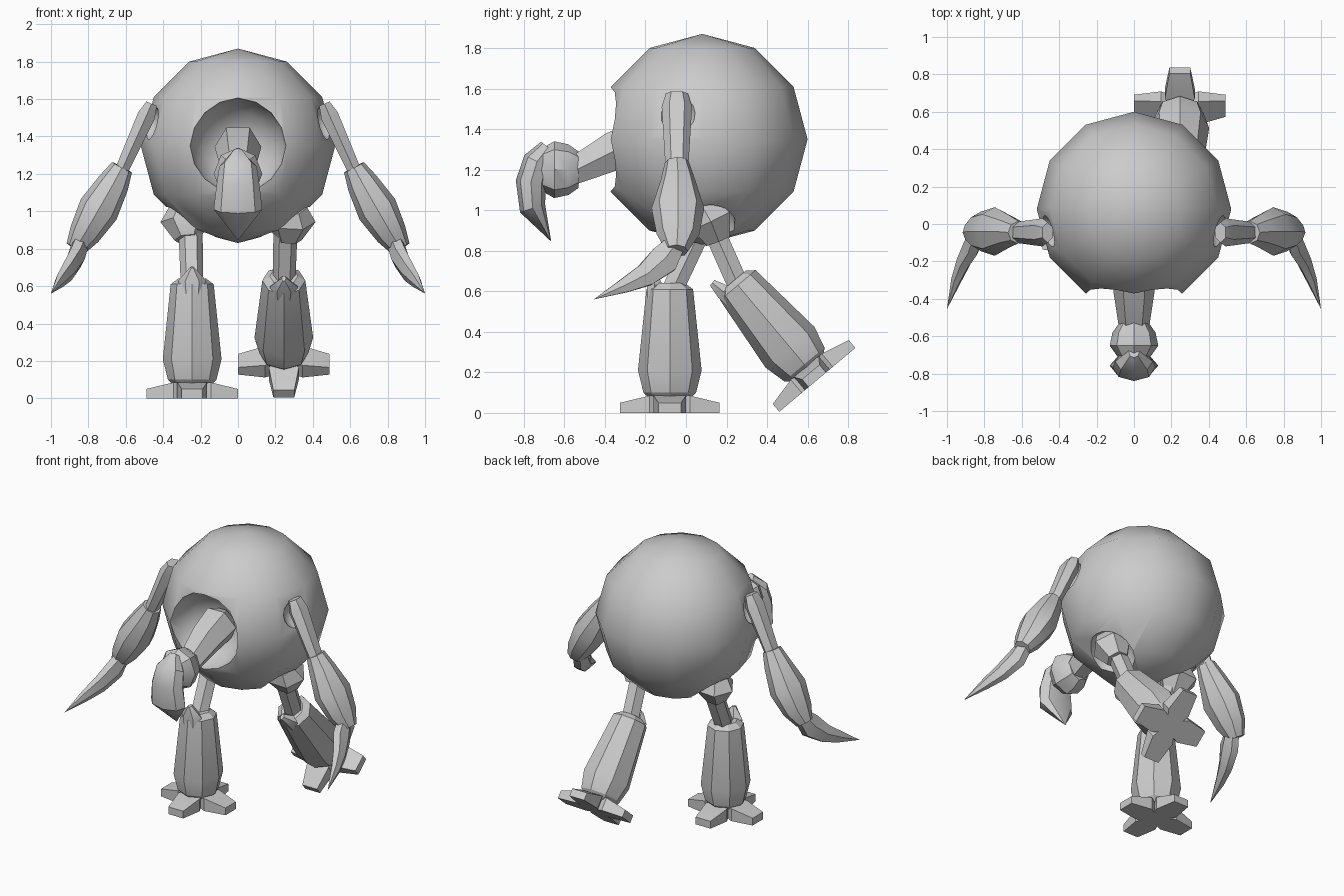
import bpy, bmesh, math
from mathutils import Vector, Matrix

if "Cube" in bpy.data.objects:
    bpy.data.objects.remove(bpy.data.objects["Cube"])

grey = bpy.data.materials.new("plain_grey")
grey.use_nodes = True
grey.diffuse_color = (0.6, 0.6, 0.6, 1)
grey.node_tree.nodes["Principled BSDF"].inputs["Base Color"].default_value = (0.6, 0.6, 0.6, 1)

X, Y = Vector((1, 0, 0)), Vector((0, 1, 0))


def finish(name, bm, matrix=Matrix(), angle=35):
    bmesh.ops.remove_doubles(bm, verts=bm.verts, dist=0.0005)
    bmesh.ops.transform(bm, matrix=matrix, verts=bm.verts)
    bmesh.ops.recalc_face_normals(bm, faces=bm.faces)
    mesh = bpy.data.meshes.new(name)
    bm.to_mesh(mesh)
    bm.free()
    mesh.materials.append(grey)
    obj = bpy.data.objects.new(name, mesh)
    bpy.context.collection.objects.link(obj)
    smooth(obj, angle)
    return obj


def smooth(obj, angle):
    bpy.ops.object.select_all(action="DESELECT")
    obj.select_set(True)
    bpy.context.view_layer.objects.active = obj
    bpy.ops.object.shade_smooth_by_angle(angle=math.radians(angle))


def skin(bm, rings):
    """Bridge a list of point rings and cap both ends."""
    rows = [[bm.verts.new(p) for p in ring] for ring in rings]
    n = len(rows[0])
    for a, b in zip(rows, rows[1:]):
        for i in range(n):
            j = (i + 1) % n
            bm.faces.new((a[i], a[j], b[j], b[i]))
    bm.faces.new(rows[0])
    bm.faces.new(rows[-1])


def loft(name, sections, n=6, ref=X, matrix=Matrix(), phase=0.0, angle=35):
    """Sections are (x, y, z, radius along ref, radius across)."""
    centres = [Vector(s[:3]) for s in sections]
    rings = []
    for i, (c, s) in enumerate(zip(centres, sections)):
        d = (centres[min(i + 1, len(centres) - 1)] - centres[max(i - 1, 0)]).normalized()
        u = (ref - d * ref.dot(d)).normalized()
        v = d.cross(u)
        angles = [math.tau * (k + phase) / n for k in range(n)]
        rings.append([c + u * s[3] * math.cos(a) + v * s[4] * math.sin(a) for a in angles])
    bm = bmesh.new()
    skin(bm, rings)
    return finish(name, bm, matrix, angle)


def ball(name, centre, radius, segments, rings, matrix=Matrix()):
    bm = bmesh.new()
    bmesh.ops.create_uvsphere(bm, u_segments=segments, v_segments=rings, radius=radius)
    return finish(name, bm, Matrix.Translation(centre) @ matrix)


# Round body with hollow sockets for the neck, arms and legs
body = ball("body", (0, 0.08, 1.35), 0.52, 12, 6)
tip = Matrix.Rotation(math.pi / 2, 4, "X")
sockets = [ball("neck_socket", (0, -0.39, 1.35), 0.26, 16, 8, tip)]
for side in (-1, 1):
    sockets.append(ball("arm_socket", (side * 0.5, -0.05, 1.48), 0.1, 16, 8))
    sockets.append(ball("leg_socket", (side * 0.27, 0.09, 0.91), 0.16, 16, 8))
for socket in sockets:
    cut = body.modifiers.new("socket", "BOOLEAN")
    cut.operation = "DIFFERENCE"
    cut.solver = "EXACT"
    cut.object = socket
    bpy.context.view_layer.objects.active = body
    bpy.ops.object.modifier_apply(modifier=cut.name)
    bpy.data.objects.remove(socket)
smooth(body, 35)

# Neck, head and hooked beak
loft("neck", [(0, -0.14, 1.37, 0.06, 0.07), (0, -0.2, 1.345, 0.125, 0.125),
              (0, -0.36, 1.29, 0.11, 0.11), (0, -0.56, 1.19, 0.08, 0.075)])
loft("head", [(0, -0.53, 1.2, 0.08, 0.09), (0, -0.58, 1.2, 0.115, 0.125),
              (0, -0.65, 1.2, 0.13, 0.14), (0, -0.72, 1.2, 0.08, 0.1)], n=8)
loft("beak", [(0, -0.68, 1.31, 0.03, 0.045), (0, -0.735, 1.24, 0.1, 0.07),
              (0, -0.765, 1.14, 0.115, 0.075), (0, -0.757, 1.01, 0.13, 0.065),
              (0, -0.665, 0.845, 0, 0)], phase=0.0, n=8)

# Arms with forearm sleeves and curved claws
for side, word in ((-1, "right"), (1, "left")):
    flip = Matrix.Scale(side, 4, X)
    loft(word + "_upper_arm", [(0.462, -0.045, 1.575, 0.055, 0.035),
                               (0.49, -0.045, 1.51, 0.075, 0.055),
                               (0.635, -0.045, 1.19, 0.055, 0.04)], ref=Y, matrix=flip)
    loft(word + "_forearm", [(0.62, -0.045, 1.235, 0.06, 0.06),
                             (0.665, -0.04, 1.15, 0.085, 0.085),
                             (0.745, -0.04, 1.01, 0.13, 0.11),
                             (0.82, -0.04, 0.88, 0.105, 0.085),
                             (0.87, -0.045, 0.8, 0.055, 0.055)], n=8, ref=Y, matrix=flip)
    loft(word + "_claw", [(0.835, -0.04, 0.85, 0.045, 0.05), (0.865, -0.11, 0.755, 0.048, 0.085),
                          (0.91, -0.2, 0.68, 0.04, 0.065), (0.95, -0.3, 0.63, 0.028, 0.042),
                          (1.0, -0.455, 0.56, 0, 0)], matrix=flip)

# Legs: one planted, one swung back with its foot lifted
planted = Matrix.Translation((-0.245, -0.08, 0))
lifted = Matrix.Translation((0.245, 0.648, 0.163)) @ Matrix.Rotation(math.radians(40), 4, "X")
for word, side, pose, knee_y in (("right", -1, planted, -0.08), ("left", 1, lifted, 0.28)):
    hip_y = 0.09 if side < 0 else 0.12
    mid_y = hip_y * 0.75 + knee_y * 0.25
    loft(word + "_hip", [(side * 0.28, 0.08, 1.02, 0.09, 0.08), (side * 0.28, hip_y, 0.95, 0.135, 0.12),
                         (side * 0.27, mid_y, 0.85, 0.07, 0.07)])
    loft(word + "_thigh", [(side * 0.255, hip_y, 0.94, 0.065, 0.06),
                           (side * 0.245, knee_y, 0.58, 0.06, 0.06)])
    loft(word + "_shin", [(0, 0, 0.07, 0.1, 0.1), (0, 0, 0.1, 0.13, 0.13), (0, 0, 0.21, 0.157, 0.157),
                          (0, 0, 0.61, 0.115, 0.115), (0, 0, 0.64, 0.075, 0.075)],
         n=8, matrix=pose, angle=25)
    loft(word + "_knee_guard", [(0, -0.07, 0.52, 0.06, 0.04), (0, -0.075, 0.63, 0.075, 0.045),
                                (0, -0.09, 0.7, 0.012, 0.02)], matrix=pose)
    # Cross-shaped foot of four tapered toes
    bm = bmesh.new()
    for quarter in range(4):
        turn = Matrix.Rotation(quarter * math.pi / 2, 4, "Z")
        skin(bm, [[turn @ Vector(p) for p in ((d, -w, 0), (d, w, 0), (d, w, h), (d, -w, h))]
                  for d, w, h in ((0.0, 0.03, 0.09), (0.1, 0.08, 0.085), (0.245, 0.056, 0.05))])
    finish(word + "_foot", bm, pose, 20)
